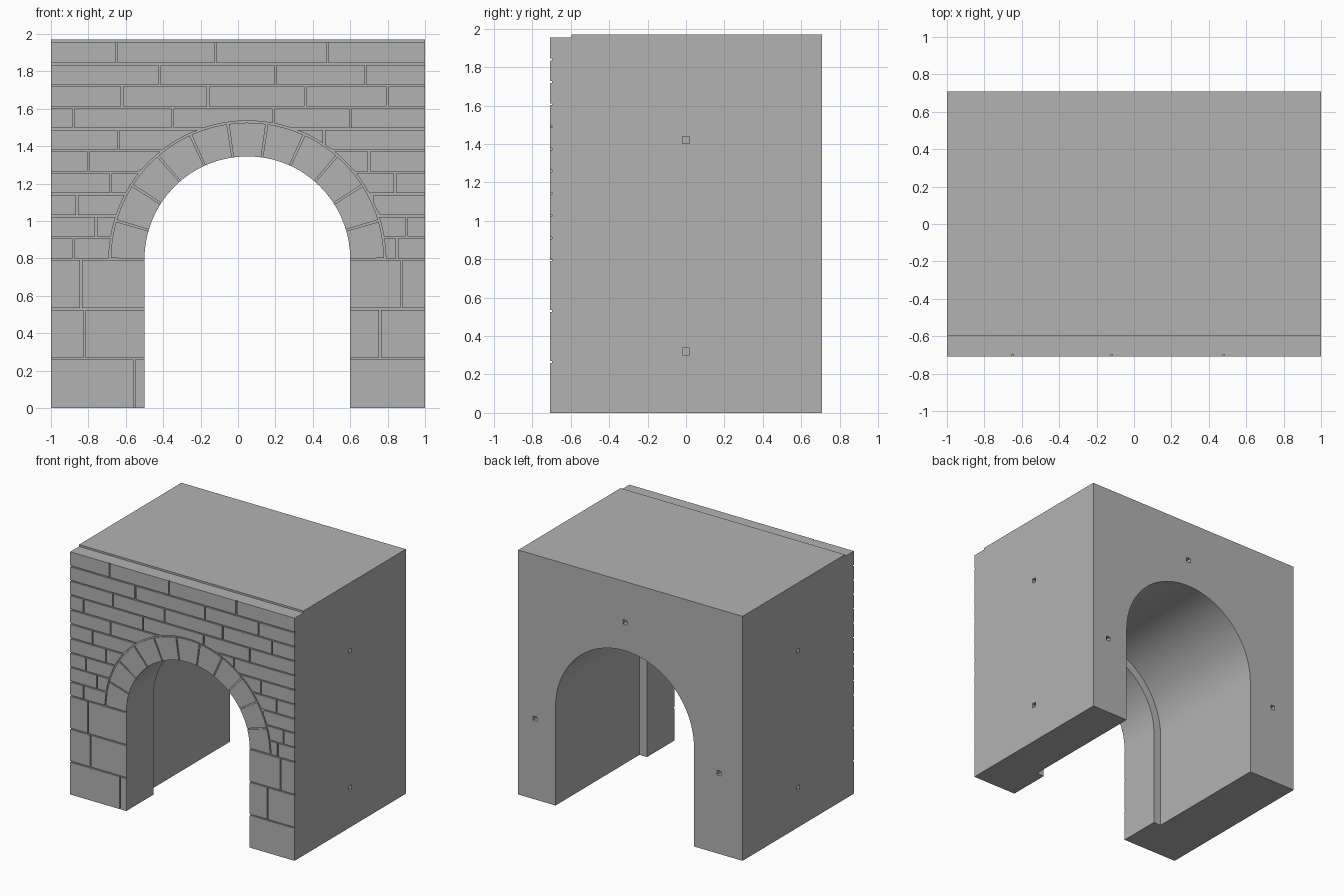
import bpy
import bmesh
from math import sin, cos, pi, sqrt

if "Cube" in bpy.data.objects:
    bpy.data.objects.remove(bpy.data.objects["Cube"])

# Main dimensions
FRONT, BACK = -0.708, 0.708
FACE = FRONT + 0.009          # bottom of the mortar grooves
TOP, LEDGE = 1.97, 1.955
CX, SPRING = 0.05, 0.795      # arch axis
R_IN, R_BACK, R_RING = 0.55, 0.617, 0.735
GAP = 0.005                   # half a mortar joint

stone = bpy.data.materials.new("stone_grey")
stone.use_nodes = True
GREY = (0.45, 0.45, 0.45, 1)
stone.diffuse_color = GREY
stone.node_tree.nodes["Principled BSDF"].inputs["Base Color"].default_value = GREY


def add_prism(bm, outline, vec):
    """Extrude a closed outline of 3D points along vec."""
    near = [bm.verts.new(p) for p in outline]
    far = [bm.verts.new([a + b for a, b in zip(p, vec)]) for p in outline]
    bm.faces.new(near)
    bm.faces.new(far[::-1])
    for i in range(len(near)):
        j = (i + 1) % len(near)
        bm.faces.new((near[j], near[i], far[i], far[j]))


def finish(bm, name):
    bmesh.ops.recalc_face_normals(bm, faces=bm.faces)
    mesh = bpy.data.meshes.new(name)
    bm.to_mesh(mesh)
    bm.free()
    mesh.materials.append(stone)
    ob = bpy.data.objects.new(name, mesh)
    bpy.context.collection.objects.link(ob)
    return ob


def arc(radius, a0, a1, n):
    return [(CX + radius * cos(a0 + (a1 - a0) * i / n),
             SPRING + radius * sin(a0 + (a1 - a0) * i / n)) for i in range(n + 1)]


def select_only(ob):
    bpy.ops.object.select_all(action="DESELECT")
    ob.select_set(True)
    bpy.context.view_layer.objects.active = ob


def cut(ob, cutter):
    cutter.hide_render = True
    mod = ob.modifiers.new("cut", "BOOLEAN")
    mod.operation, mod.solver, mod.object = "DIFFERENCE", "EXACT", cutter
    select_only(ob)
    bpy.ops.object.modifier_apply(modifier=mod.name)
    bpy.data.objects.remove(cutter)


# Solid block with a low ledge along the front of its top
bm = bmesh.new()
side = [(FACE, 0), (BACK, 0), (BACK, TOP), (-0.595, TOP), (-0.595, LEDGE), (FACE, LEDGE)]
add_prism(bm, [(-1, y, z) for y, z in side], (2, 0, 0))
block = finish(bm, "tunnel_block")

# Narrow front opening, then the wider passage behind it
for radius, y0, y1 in ((R_IN, -1, 0), (R_BACK, -0.36, 1)):
    bm = bmesh.new()
    outline = [(CX + radius, -0.1)] + arc(radius, 0, pi, 64) + [(CX - radius, -0.1)]
    add_prism(bm, [(x, y0, z) for x, z in outline], (0, y1 - y0, 0))
    cut(block, finish(bm, "passage_cutter"))

# Square peg holes in the sides and back
bm = bmesh.new()
pegs = [(s, 0, z) for s in (-1, 1) for z in (0.32, 1.42)]
pegs += [(0.05, BACK, 1.64), (0.85, BACK, 0.65), (-0.79, BACK, 0.65)]
for peg in pegs:
    hole = bmesh.ops.create_cube(bm, size=1)["verts"]
    deep = 0 if peg[1] == 0 else 1
    bmesh.ops.scale(bm, vec=[0.1 if k == deep else 0.036 for k in range(3)], verts=hole)
    bmesh.ops.translate(bm, vec=peg, verts=hole)
cut(block, finish(bm, "peg_hole_cutter"))
select_only(block)
bpy.ops.object.shade_smooth_by_angle(angle=pi / 6)

# Facing stones: each sits between two joints and stops at the arch ring
bm = bmesh.new()


def ring_top(x):
    return SPRING + sqrt(max(0, (R_RING + GAP) ** 2 - (x - CX) ** 2))


def add_stone(x0, x1, z0, z1):
    if x1 - x0 < 0.01:
        return
    n = 16
    xs = [x0 + (x1 - x0) * i / n for i in range(n + 1)]
    low = [(x, min(z1 - 0.001, max(z0, ring_top(x)))) for x in xs] if z0 > SPRING \
        else [(x0, z0), (x1, z0)]
    outline = low + [(x1, z1), (x0, z1)]
    add_prism(bm, [(x, FRONT, z) for x, z in outline], (0, FACE - FRONT + 0.001, 0))


def add_course(z0, z1, joints):
    low = z0 if z0 == 0 else z0 + GAP
    high = z1 if z1 == LEDGE else z1 - GAP
    if z0 < SPRING - 0.01:
        half = R_IN
    else:
        half = sqrt(max(0, (R_RING + GAP) ** 2 - (high - SPRING) ** 2))
    edges = [-1] + joints + [1]
    for a, b in zip(edges, edges[1:]):
        a = a if a == -1 else a + GAP
        b = b if b == 1 else b - GAP
        if half:
            add_stone(a, min(b, CX - half), low, high)
            add_stone(max(a, CX + half), b, low, high)
        else:
            add_stone(a, b, low, high)


# Large pier stones
pier = SPRING / 3
for i, joints in enumerate(([-0.555], [-0.82, 0.76], [-0.84, 0.875])):
    add_course(i * pier, (i + 1) * pier, joints)

# Thin courses above the springing line, from the top down
thin = (LEDGE - SPRING) / 10
rows = [[-0.65, -0.12, 0.48], [-0.42, 0.2, 0.68], [-0.62, -0.16, 0.36, 0.8],
        [-0.88, -0.35, 0.19, 0.6], [-0.64, 0.46], [-0.8, 0.7], [-0.68, 0.84],
        [-0.86, 0.72], [-0.76, 0.9], [-0.88, 0.85]]
for i, joints in enumerate(rows):
    top = LEDGE if i == 0 else LEDGE - i * thin
    add_course(LEDGE - (i + 1) * thin, top, joints)
finish(bm, "facing_stones")

# Wedge stones of the arch ring
bm = bmesh.new()
COUNT = 11
for i in range(COUNT):
    a0, a1 = pi * i / COUNT, pi * (i + 1) / COUNT
    g = GAP / R_RING * 1.15
    outline = arc(R_IN, a0 + g, a1 - g, 6) + arc(R_RING - GAP, a1 - g, a0 + g, 6)
    add_prism(bm, [(x, FRONT, z) for x, z in outline], (0, FACE - FRONT + 0.001, 0))
finish(bm, "arch_ring")
